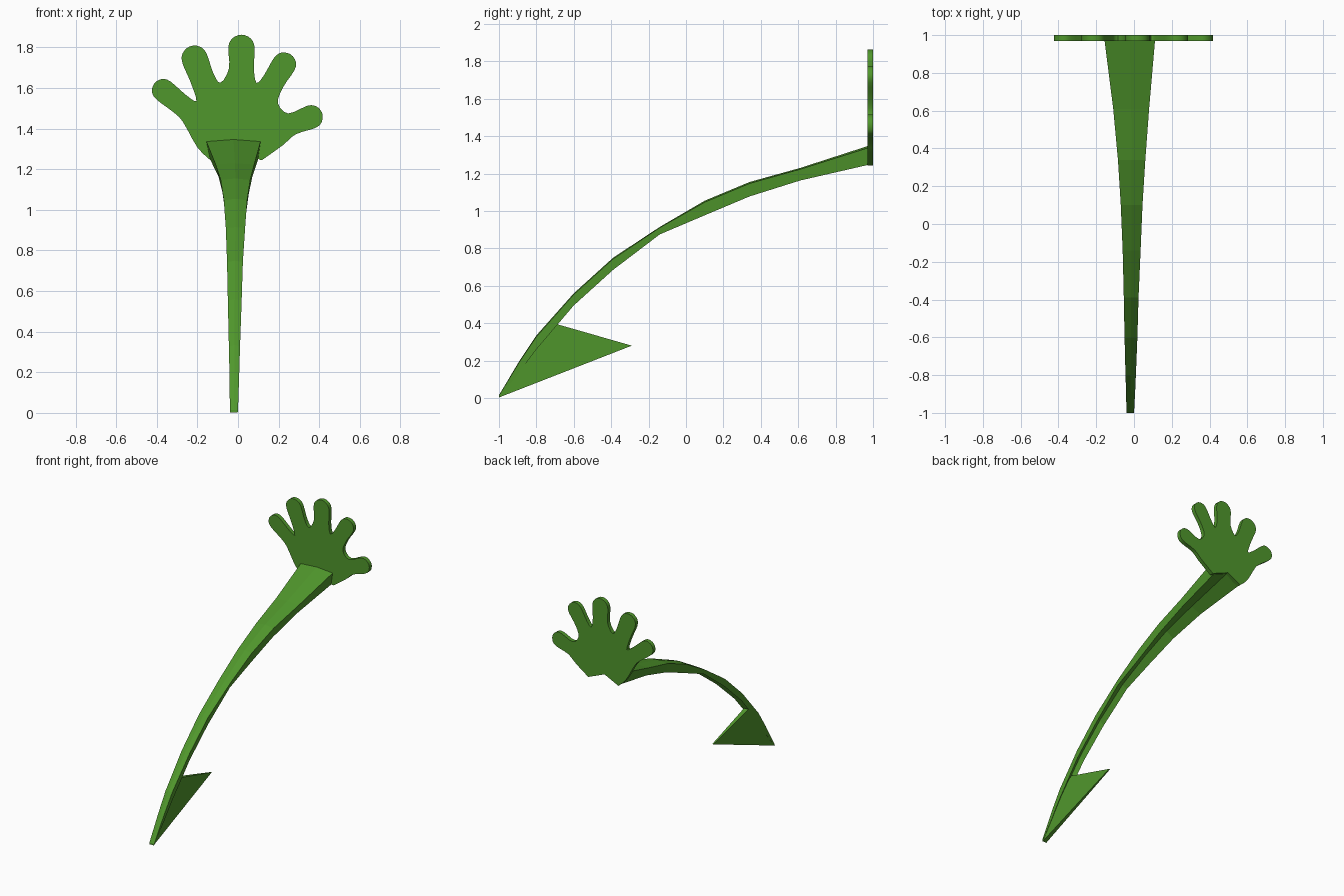
import bpy, bmesh, math
from mathutils import Vector

if "Cube" in bpy.data.objects:
    bpy.data.objects.remove(bpy.data.objects["Cube"])

green = bpy.data.materials.new("green")
green.diffuse_color = (0.08, 0.31, 0.025, 1)
green.use_nodes = True
green.node_tree.nodes["Principled BSDF"].inputs["Base Color"].default_value = green.diffuse_color


def make(name, verts, faces):
    mesh = bpy.data.meshes.new(name)
    mesh.from_pydata(verts, [], faces)
    bm = bmesh.new()
    bm.from_mesh(mesh)
    bmesh.ops.recalc_face_normals(bm, faces=bm.faces)
    bm.to_mesh(mesh)
    bm.free()
    mesh.materials.append(green)
    obj = bpy.data.objects.new(name, mesh)
    bpy.context.collection.objects.link(obj)
    return obj


def loft(name, rings):
    """Closed skin through equal-sized rings, capped at both ends."""
    n = len(rings[0])
    faces = [(i * n + j, i * n + (j + 1) % n, (i + 1) * n + (j + 1) % n, (i + 1) * n + j)
             for i in range(len(rings) - 1) for j in range(n)]
    faces += [tuple(range(n)), tuple(range((len(rings) - 1) * n, len(rings) * n))]
    return make(name, [p for r in rings for p in r], faces)


def smooth_path(pts, steps=3):
    """Catmull-Rom curve through the points."""
    p = [pts[0]] + pts + [pts[-1]]
    out = []
    for a, b, c, d in zip(p, p[1:], p[2:], p[3:]):
        for k in range(steps):
            t = k / steps
            out.append(0.5 * (2 * b + (c - a) * t + (2 * a - 5 * b + 4 * c - d) * t * t
                              + (3 * b - a - 3 * c + d) * t ** 3))
    return out + [pts[-1]]


def finger(x, z, r, deg):
    """Neck, rounded tip and neck of one finger."""
    a = math.radians(deg)
    c, back = Vector((x, z)), Vector((math.cos(a), math.sin(a))) * -0.1
    side = Vector((-math.sin(a), math.cos(a))) * r * 0.94
    arc = [c + r * Vector((math.cos(a + math.radians(t)), math.sin(a + math.radians(t))))
           for t in (90, 45, 0, -45, -90)]
    return [c + back + side] + arc + [c + back - side]


# Hand: flat plate with five rounded fingers
fingers = [(-0.368, 1.589, 0.056, 141), (-0.214, 1.746, 0.064, 111), (0.017, 1.798, 0.065, 90),
           (0.227, 1.717, 0.059, 58), (0.36, 1.458, 0.058, 20)]
valleys = [(-0.205, 1.537), (-0.086, 1.626), (0.091, 1.626), (0.197, 1.525)]
outline = [Vector(p) for p in ((-0.135, 1.244), (-0.2, 1.308), (-0.273, 1.436))]
for i, f in enumerate(fingers):
    outline += finger(*f)
    if i < len(valleys):
        outline.append(Vector(valleys[i]))
outline += [Vector((0.22, 1.318)), Vector((0.116, 1.244))]
outline = smooth_path(outline) + [Vector((-0.02, 1.3))]
hand = loft("hand", [[(p.x, y, p.y) for p in outline] for y in (0.97, 1.0)])
bpy.context.view_layer.objects.active = hand
hand.select_set(True)
bpy.ops.object.shade_smooth_by_angle(angle=math.radians(40))

# Stem: creased channel, widening toward the hand (y, top, bottom, left, right)
sections = [(-1.0, 0.015, 0.0, -0.04, 0.0), (-0.89, 0.20, 0.14, -0.042, 0.006),
            (-0.8, 0.335, 0.26, -0.045, 0.01), (-0.6, 0.56, 0.495, -0.05, 0.018),
            (-0.39, 0.75, 0.685, -0.054, 0.024), (-0.14, 0.915, 0.875, -0.06, 0.035),
            (0.1, 1.055, 0.977, -0.07, 0.045), (0.34, 1.155, 1.078, -0.085, 0.06),
            (0.61, 1.23, 1.163, -0.11, 0.08), (0.98, 1.35, 1.248, -0.157, 0.112)]
rings = []
for y, t, b, l, r in sections:
    m, h = (l + r) / 2, t - b
    rings.append([(m + (l - m) * 0.85, y, b), (l, y, t - 0.1 * h), (m, y, t),
                  (r, y, t - 0.1 * h), (m + (r - m) * 0.9, y, b), (m, y, b + 0.5 * h)])
loft("stem", rings)

# Leaf: thin pointed fin at the foot of the stem, tapering to its tip
profile = [(-1.0, 0.003, 0.016), (-0.85, 0.24, 0.018), (-0.69, 0.395, 0.018), (-0.29, 0.28, 0.004)]
loft("leaf", [[(-0.02 + s * w, y, z) for y, z, w in profile] for s in (-1, 1)])
